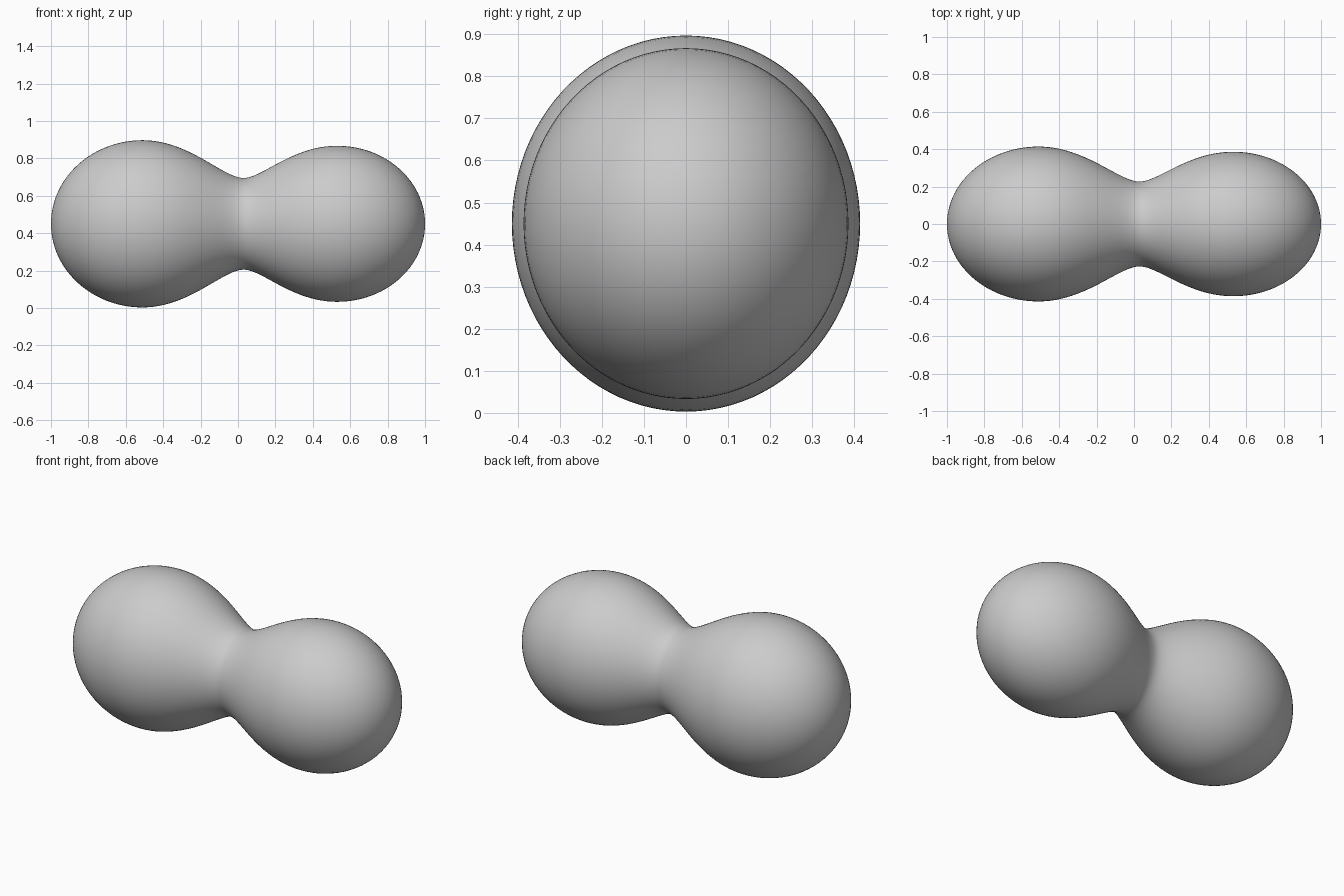
import bpy, bmesh
from math import sin, cos, pi
from mathutils import Vector
from mathutils.geometry import interpolate_bezier

if "Cube" in bpy.data.objects:
    bpy.data.objects.remove(bpy.data.objects["Cube"])

SEGMENTS = 96
WIDTH_RATIO = 0.926   # depth (y) relative to height (z)
CENTRE_Z = 0.45

# Bezier profile along x: knot, handle, handle, knot (x, half height)
curves = [
    ((-1.0, 0), (-1.0, 0.247), (-0.78, 0.447), (-0.51, 0.447)),       # big end
    ((-0.51, 0.447), (-0.26, 0.447), (-0.08, 0.245), (0.03, 0.245)),  # into the waist
    ((0.03, 0.245), (0.13, 0.245), (0.29, 0.417), (0.53, 0.417)),     # out of the waist
    ((0.53, 0.417), (0.79, 0.417), (1.0, 0.230), (1.0, 0)),           # small end
]
profile = []
for c in curves:
    pts = interpolate_bezier(*[Vector((x, h, 0)) for x, h in c], 25)
    profile += pts[1:]
profile.pop()

# Loft elliptical rings along the profile
bm = bmesh.new()
rings = []
for p in profile:
    rings.append([bm.verts.new((p.x, WIDTH_RATIO * p.y * cos(2 * pi * i / SEGMENTS),
                                CENTRE_Z + p.y * sin(2 * pi * i / SEGMENTS)))
                  for i in range(SEGMENTS)])
left = bm.verts.new((-1, 0, CENTRE_Z))
right = bm.verts.new((1, 0, CENTRE_Z))
for i in range(SEGMENTS):
    j = (i + 1) % SEGMENTS
    for a, b in zip(rings, rings[1:]):
        bm.faces.new((a[i], a[j], b[j], b[i]))
    bm.faces.new((left, rings[0][j], rings[0][i]))
    bm.faces.new((right, rings[-1][i], rings[-1][j]))
bmesh.ops.recalc_face_normals(bm, faces=bm.faces)
for f in bm.faces:
    f.smooth = True

mesh = bpy.data.meshes.new("peanut_body")
bm.to_mesh(mesh)
bm.free()
bpy.context.collection.objects.link(bpy.data.objects.new("peanut_body", mesh))
